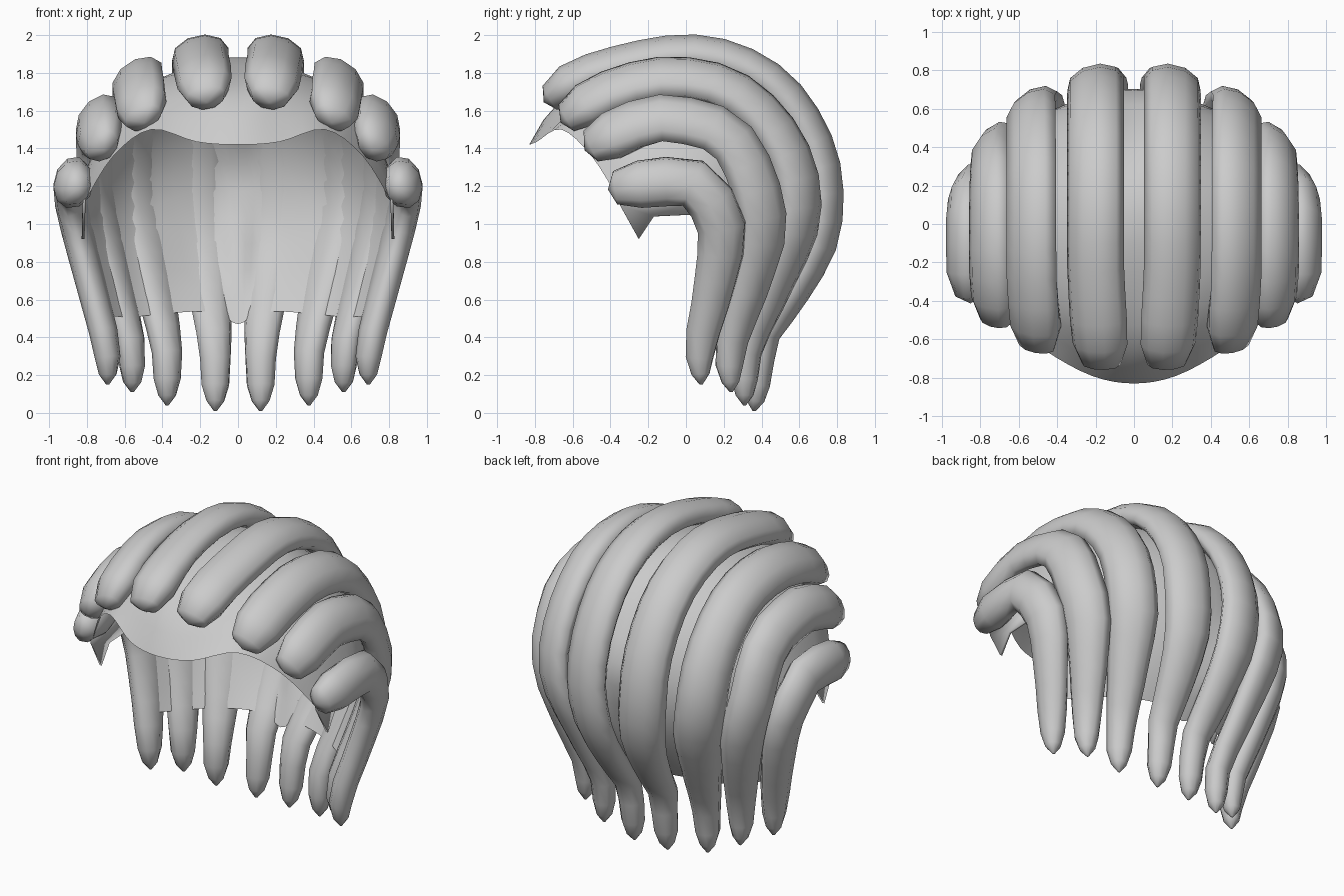
import bpy, bmesh, math
from mathutils import Vector as V

if "Cube" in bpy.data.objects:
    bpy.data.objects.remove(bpy.data.objects["Cube"])

grey = bpy.data.materials.new("hair grey")
grey.diffuse_color = (0.6, 0.6, 0.6, 1)
grey.use_nodes = True
grey.node_tree.nodes["Principled BSDF"].inputs["Base Color"].default_value = grey.diffuse_color
CENTRE = V((0, -0.05, 1.0))   # middle of the head
ROWS = 20                     # points along each cap column


def finish(name, verts, faces, angle=75):
    mesh = bpy.data.meshes.new(name)
    mesh.from_pydata(verts, [], faces)
    mesh.materials.append(grey)
    bm = bmesh.new()
    bm.from_mesh(mesh)
    bmesh.ops.recalc_face_normals(bm, faces=bm.faces)
    bm.to_mesh(mesh)
    bm.free()
    ob = bpy.data.objects.new(name, mesh)
    bpy.context.collection.objects.link(ob)
    bpy.ops.object.select_all(action='DESELECT')
    ob.select_set(True)
    bpy.context.view_layer.objects.active = ob
    bpy.ops.object.shade_smooth_by_angle(angle=math.radians(angle))
    return ob


def outward(pts, i):
    """Tangent and outward direction at a path point."""
    t = (pts[min(i + 1, len(pts) - 1)] - pts[max(i - 1, 0)]).normalized()
    d = pts[i] - CENTRE
    return t, (d - t * d.dot(t)).normalized()


def catmull(a, b, c, d, t):
    return 0.5 * (2 * b + (c - a) * t + (2 * a - 5 * b + 4 * c - d) * t * t
                  + (3 * b - a - 3 * c + d) * t ** 3)


def smooth(pts, steps):
    """Curve through all the points."""
    out, last = [], len(pts) - 1
    for i in range(last):
        quad = (pts[max(i - 1, 0)], pts[i], pts[i + 1], pts[min(i + 2, last)])
        out += [catmull(*quad, s / steps) for s in range(steps)]
    return out + [pts[-1]]


def resample(pts, n=None, gap=0.14):
    """Spread points evenly along a path."""
    run = [0]
    for a, b in zip(pts, pts[1:]):
        run.append(run[-1] + (b - a).length)
    n = n or round(run[-1] / gap) + 1
    out = []
    for k in range(n):
        s = run[-1] * k / (n - 1)
        i = max(j for j in range(len(pts) - 1) if run[j] <= s + 1e-9)
        out.append(pts[i].lerp(pts[i + 1], (s - run[i]) / (run[i + 1] - run[i])))
    return out


def mirrored(pts):
    return [V((-p.x, p.y, p.z)) for p in pts]


def strand(name, path, width, sides=10):
    """Lock of hair: flattened tube with a blunt domed front and a rounded tip."""
    pts = path[:-1] + [path[-2].lerp(path[-1], 0.62), path[-1]]
    verts, faces, n = [], [], len(pts)
    for i, p in enumerate(pts):
        t, nrm = outward(pts, i)
        side = t.cross(nrm)
        f = min(1, max(0, (p.z - 0.3) / 0.65))
        w, up, down = 0.083 + (width - 0.083) * f, 0.074 + 0.026 * f, 0.072 - 0.014 * f
        if i == 0:
            w, up, down = width * 0.68, 0.06, 0.085
            p = p + t * 0.015
        elif i == 1:
            w, down = width * 0.96, 0.11
        elif i == 2:
            down = 0.08
        elif i == n - 3:
            w, up, down = 0.075, 0.068, 0.068
        elif i == n - 2:
            w = up = down = 0.048
        elif i == n - 1:
            w = up = down = 0.008
        for k in range(sides):
            a = 2 * math.pi * k / sides
            h = math.sin(a)
            verts.append(p + side * w * math.cos(a) + nrm * h * (up if h > 0 else down))
    for i in range(n - 1):
        for k in range(sides):
            m = (k + 1) % sides
            faces.append((i * sides + k, i * sides + m, (i + 1) * sides + m, (i + 1) * sides + k))
    faces.append(tuple(range((n - 1) * sides, n * sides)))
    # Domed front
    t, nrm = outward(pts, 0)
    verts.append(pts[0] - t * 0.025 - nrm * 0.015)
    faces += [(k, (k + 1) % sides, n * sides) for k in range(sides)]
    finish(name, verts, faces)


def strand_pair(name, width, x_top, x_low, rim, profile):
    """Mirrored strands from a side profile; returns the cap column beneath."""
    pts = []
    for p in smooth([V((0, y, z)) for y, z in profile], 6):
        f = min(1, max(0, (p.z - 0.35) / 0.8))
        x = x_low + (x_top - x_low) * f - 0.06 * max(0, -p.y - 0.25)
        pts.append(V((x, p.y, p.z)))
    path = resample(pts)
    strand(name + "_right", path, width)
    strand(name + "_left", mirrored(path), width)
    fine = resample(pts, gap=0.03)
    under = [p - outward(fine, i)[1] * 0.048 for i, p in enumerate(fine) if i > 4 and p.z > 0.49]
    return resample([V(rim)] + under, ROWS)


# Cap column along the middle of the head
columns = [resample(smooth([V((0, y, z)) for y, z in (
    (-.83, 1.42), (-.62, 1.69), (-.05, 1.88), (.33, 1.785), (.63, 1.43),
    (.7, 1.15), (.44, .47))], 6), ROWS)]

# Hair strands, each profile running from forehead to tip
columns.append(strand_pair("centre_strand", .152, .2, .12, (.22, -.79, 1.435), (
    (-.74, 1.67), (-.5, 1.8), (-.05, 1.9), (.27, 1.85), (.53, 1.67), (.71, 1.33),
    (.71, .93), (.53, .58), (.42, .42), (.36, .01))))
columns.append(strand_pair("upper_strand", .152, .53, .375, (.46, -.66, 1.5), (
    (-.65, 1.56), (-.4, 1.7), (-.08, 1.77), (.26, 1.69), (.52, 1.41), (.595, 1.05),
    (.45, .64), (.325, .33), (.31, .04))))
columns.append(strand_pair("middle_strand", .147, .74, .56, (.66, -.5, 1.36), (
    (-.52, 1.41), (-.25, 1.53), (-.05, 1.55), (.24, 1.44), (.4, 1.05), (.34, .7),
    (.235, .35), (.24, .11))))
columns.append(strand_pair("side_strand", .135, .875, .69, (.81, -.35, 1.12), (
    (-.39, 1.19), (-.1, 1.225), (.06, 1.2), (.19, .98), (.14, .63), (.075, .35), (.08, .15))))

# Scalp cap lofted across the columns, side to side
full = [mirrored(c) for c in columns[:0:-1]] + columns
rows = [smooth([c[r] for c in full], 4) for r in range(ROWS)]
N = len(rows[0])
finish("scalp_cap", [p for row in rows for p in row],
       [(r * N + c, r * N + c + 1, (r + 1) * N + c + 1, (r + 1) * N + c)
        for r in range(ROWS - 1) for c in range(N - 1)])

# Pointed sideburns under the side strands
outline = ((-.37, 1.2), (-.35, 1.1), (-.25, .92), (-.17, 1.04), (.04, 1.05), (.12, 1.15))
for sign, label in ((1, "right"), (-1, "left")):
    burn = finish("sideburn_" + label, [V((sign * (.82 - .05 * max(0, z - 1)), y, z))
                                        for y, z in outline], [tuple(range(len(outline)))])
    mod = burn.modifiers.new("thickness", 'SOLIDIFY')
    mod.thickness = 0.015
    mod.offset = 0
